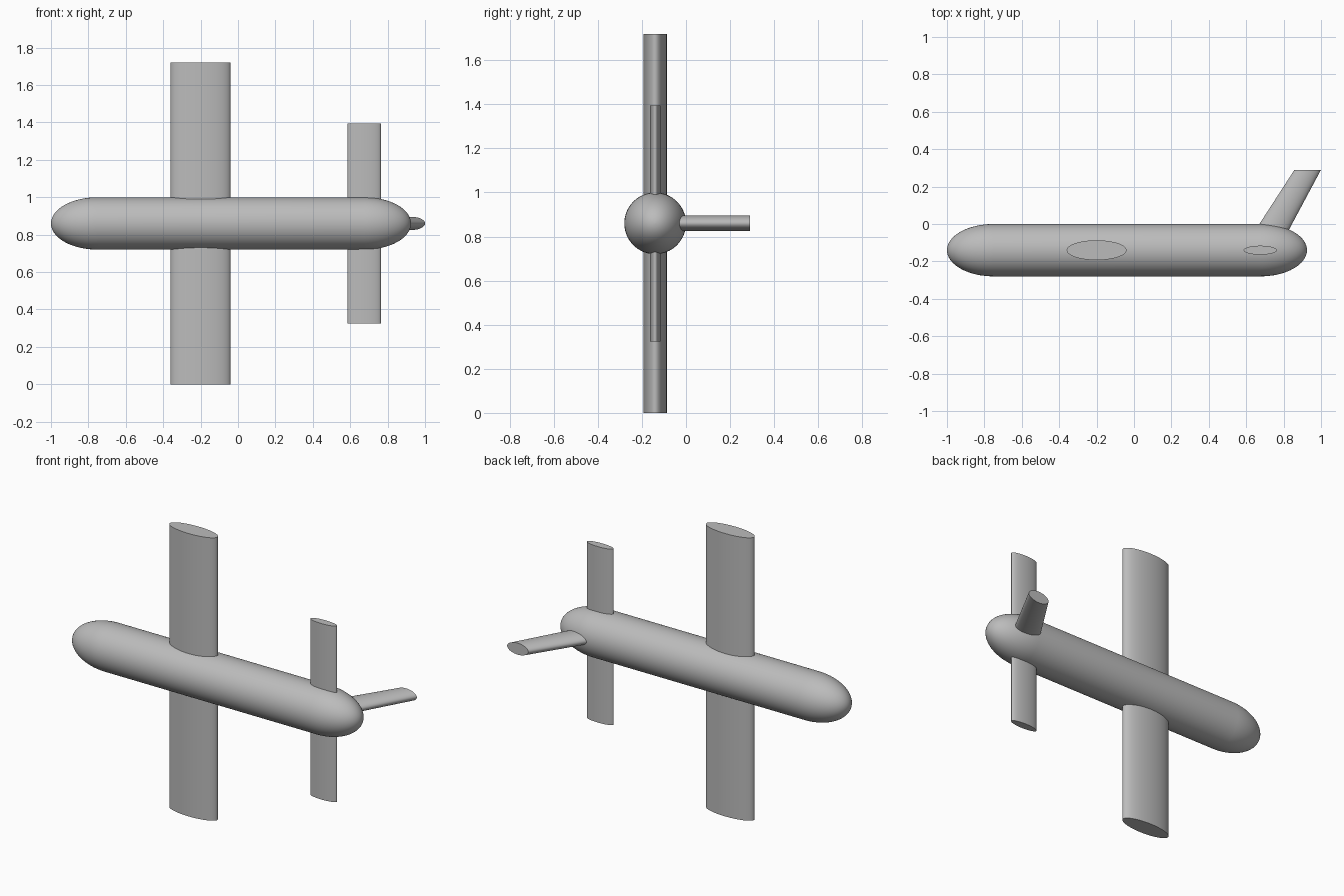
import bpy, bmesh
from math import sin, cos, pi, radians
from mathutils import Vector

cube = bpy.data.objects.get("Cube")
if cube:
    bpy.data.objects.remove(cube)

grey = bpy.data.materials.new("plain grey")
grey.use_nodes = True
GREY = (0.5, 0.5, 0.5, 1)
grey.diffuse_color = GREY
grey.node_tree.nodes["Principled BSDF"].inputs["Base Color"].default_value = GREY

AXIS_Y, AXIS_Z = -0.14, 0.86   # centre line of the body


def loft(name, rings, u, v, sides=64):
    """Skin elliptical rings of (centre, half size along u, half size along v)."""
    u, v = Vector(u), Vector(v)
    bm = bmesh.new()
    loops = []
    for centre, a, b in rings:
        angles = [2 * pi * i / sides for i in range(sides)]
        loops.append([bm.verts.new(Vector(centre) + u * a * cos(t) + v * b * sin(t))
                      for t in angles])
    for lo, hi in zip(loops, loops[1:]):
        for i in range(sides):
            j = (i + 1) % sides
            bm.faces.new((lo[i], lo[j], hi[j], hi[i]))
    bm.faces.new(loops[0][::-1])
    bm.faces.new(loops[-1])
    bmesh.ops.remove_doubles(bm, verts=bm.verts, dist=1e-5)
    bmesh.ops.recalc_face_normals(bm, faces=bm.faces)
    mesh = bpy.data.meshes.new(name)
    bm.to_mesh(mesh)
    bm.free()
    mesh.materials.append(grey)
    obj = bpy.data.objects.new(name, mesh)
    bpy.context.collection.objects.link(obj)
    bpy.ops.object.select_all(action='DESELECT')
    obj.select_set(True)
    bpy.context.view_layer.objects.active = obj
    bpy.ops.object.shade_smooth_by_angle(angle=radians(35))
    return obj


# Body: a tube with an elongated dome at each end
RADIUS, DOME, STEPS = 0.14, 0.25, 16
NOSE, TAIL = -1.0, 0.925
quarter = [pi / 2 * (i + 0.1) / (STEPS + 0.1) for i in range(STEPS + 1)]
profile = [(NOSE + DOME * (1 - cos(t)), RADIUS * sin(t)) for t in quarter]
profile += [(TAIL - DOME * (1 - cos(t)), RADIUS * sin(t)) for t in reversed(quarter)]
loft("body", [((x, AXIS_Y, AXIS_Z), r, r) for x, r in profile], (0, 1, 0), (0, 0, 1))

# Straight wing and tailplane, running through the body
for name, x, chord, thick, span in (("wing", -0.2, 0.16, 0.053, 0.86),
                                    ("tailplane", 0.675, 0.089, 0.024, 0.535)):
    loft(name, [((x, AXIS_Y, AXIS_Z + s * span), chord, thick) for s in (-1, 1)],
         (1, 0, 0), (0, 1, 0))

# Swept fin, slightly tapered
loft("tail_fin", [((0.675, AXIS_Y, AXIS_Z), 0.095, 0.035),
                  ((0.929, 0.29, AXIS_Z), 0.071, 0.035)], (1, 0, 0), (0, 0, 1))
